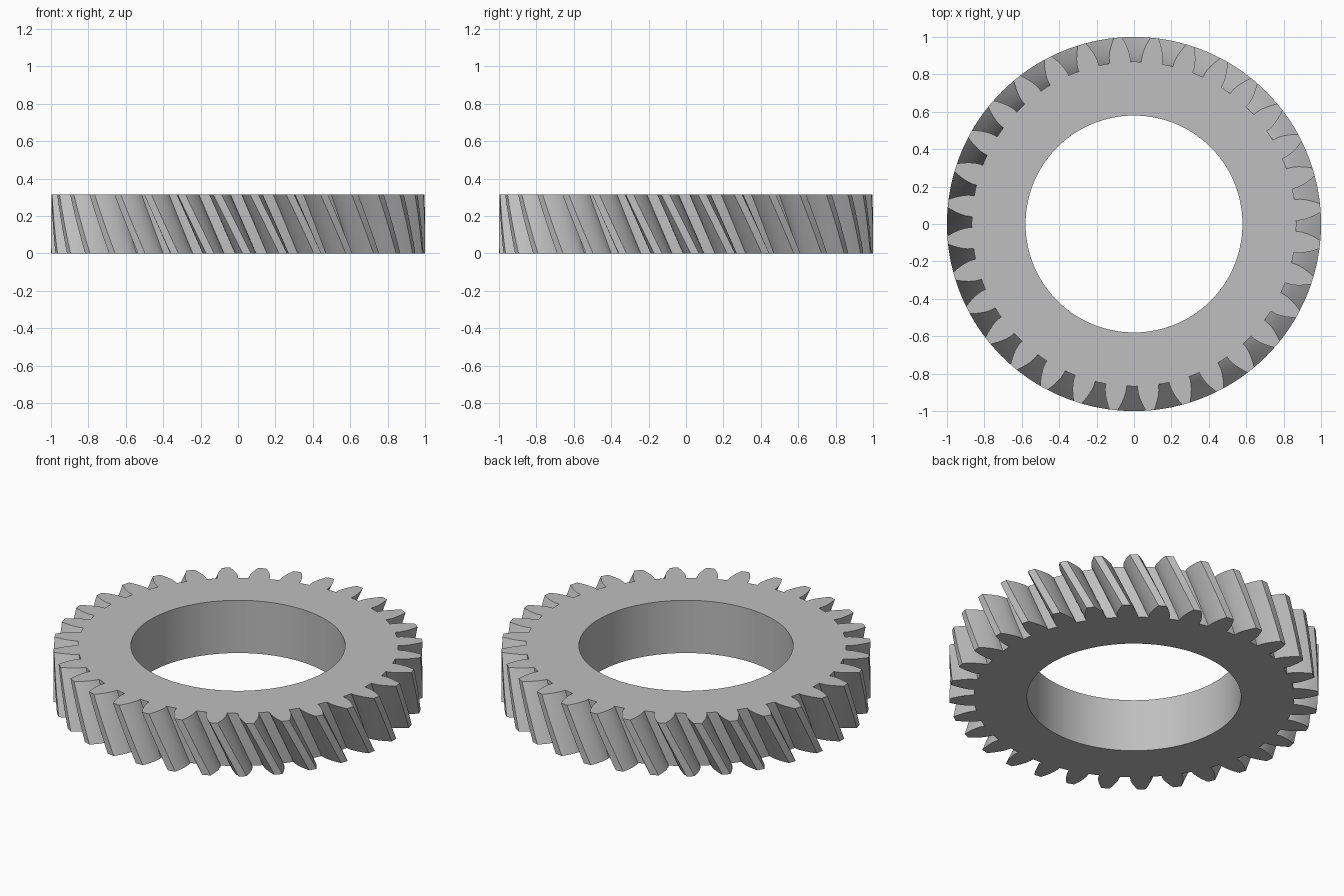
import bpy, bmesh
from math import pi, tan, acos, cos, sin, radians, sqrt

cube = bpy.data.objects.get("Cube")
if cube:
    bpy.data.objects.remove(cube, do_unlink=True)

# Gear proportions
TEETH = 32
MODULE = 2 / (TEETH + 2)
TIP = 1.0
PITCH = TEETH * MODULE / 2
ROOT = PITCH - 1.25 * MODULE
BASE = PITCH * cos(radians(20))
BORE = 0.58
HEIGHT = 0.315
TWIST = radians(9)        # helix turn from top to bottom
PHASE = radians(-0.7)     # gap position on the top face
STEP = 2 * pi / TEETH
LAYERS = 10
BORE_STEPS = 4


def involute(r):
    a = acos(min(1.0, BASE / r))
    return tan(a) - a


def half_angle(r):
    """Half of the tooth's angular width at radius r."""
    return STEP / 4 + involute(PITCH) - involute(r)


def tooth_outline():
    """One tooth as (radius, angle) pairs, starting mid-gap."""
    n = 7
    radii = [BASE + (TIP - BASE) * i / n for i in range(n + 1)]
    flank = [(ROOT, half_angle(BASE))] + [(r, half_angle(r)) for r in radii]
    rising = [(r, -a) for r, a in flank]
    falling = list(reversed(flank))
    return [(ROOT, -STEP / 2)] + rising + [(TIP, 0)] + falling


def ring(bm, outline, z):
    """Repeat an outline round the axis at height z, turned along the helix."""
    turn = PHASE + TWIST * (1 - z / HEIGHT) + STEP / 2
    return [bm.verts.new((r * cos(a + k * STEP + turn), r * sin(a + k * STEP + turn), z))
            for k in range(TEETH) for r, a in outline]


def wall(bm, rings):
    for low, high in zip(rings, rings[1:]):
        n = len(low)
        for i in range(n):
            j = (i + 1) % n
            bm.faces.new((low[i], low[j], high[j], high[i]))


def cap(bm, outer, inner, n_out, n_in):
    """One flat face per tooth sector, from the bore to the tooth outline."""
    for k in range(TEETH):
        edge = [outer[(k * n_out + i) % len(outer)] for i in range(n_out + 1)]
        hole = [inner[(k * n_in + i) % len(inner)] for i in range(n_in + 1)]
        bm.faces.new(edge + hole[::-1])


# Helical toothed ring
bm = bmesh.new()
tooth = tooth_outline()
bore = [(BORE, -STEP / 2 + STEP * i / BORE_STEPS) for i in range(BORE_STEPS)]
heights = [HEIGHT * i / LAYERS for i in range(LAYERS + 1)]
outer_rings = [ring(bm, tooth, z) for z in heights]
bore_rings = [ring(bm, bore, z) for z in heights]
wall(bm, outer_rings)
wall(bm, bore_rings)
for end in (0, -1):
    cap(bm, outer_rings[end], bore_rings[end], len(tooth), BORE_STEPS)
bmesh.ops.recalc_face_normals(bm, faces=bm.faces)

mesh = bpy.data.meshes.new("helical_gear_ring")
bm.to_mesh(mesh)
bm.free()
gear = bpy.data.objects.new("helical_gear_ring", mesh)
bpy.context.collection.objects.link(gear)

# Plain grey metal
grey = bpy.data.materials.new("plain_grey")
grey.use_nodes = True
colour = (0.52, 0.52, 0.52, 1)
grey.diffuse_color = colour
for node in grey.node_tree.nodes:
    if node.type == 'BSDF_PRINCIPLED':
        node.inputs["Base Color"].default_value = colour
mesh.materials.append(grey)

# Smooth flanks and bore, sharp rims
bpy.ops.object.select_all(action='DESELECT')
gear.select_set(True)
bpy.context.view_layer.objects.active = gear
bpy.ops.object.shade_smooth_by_angle(angle=radians(25))
